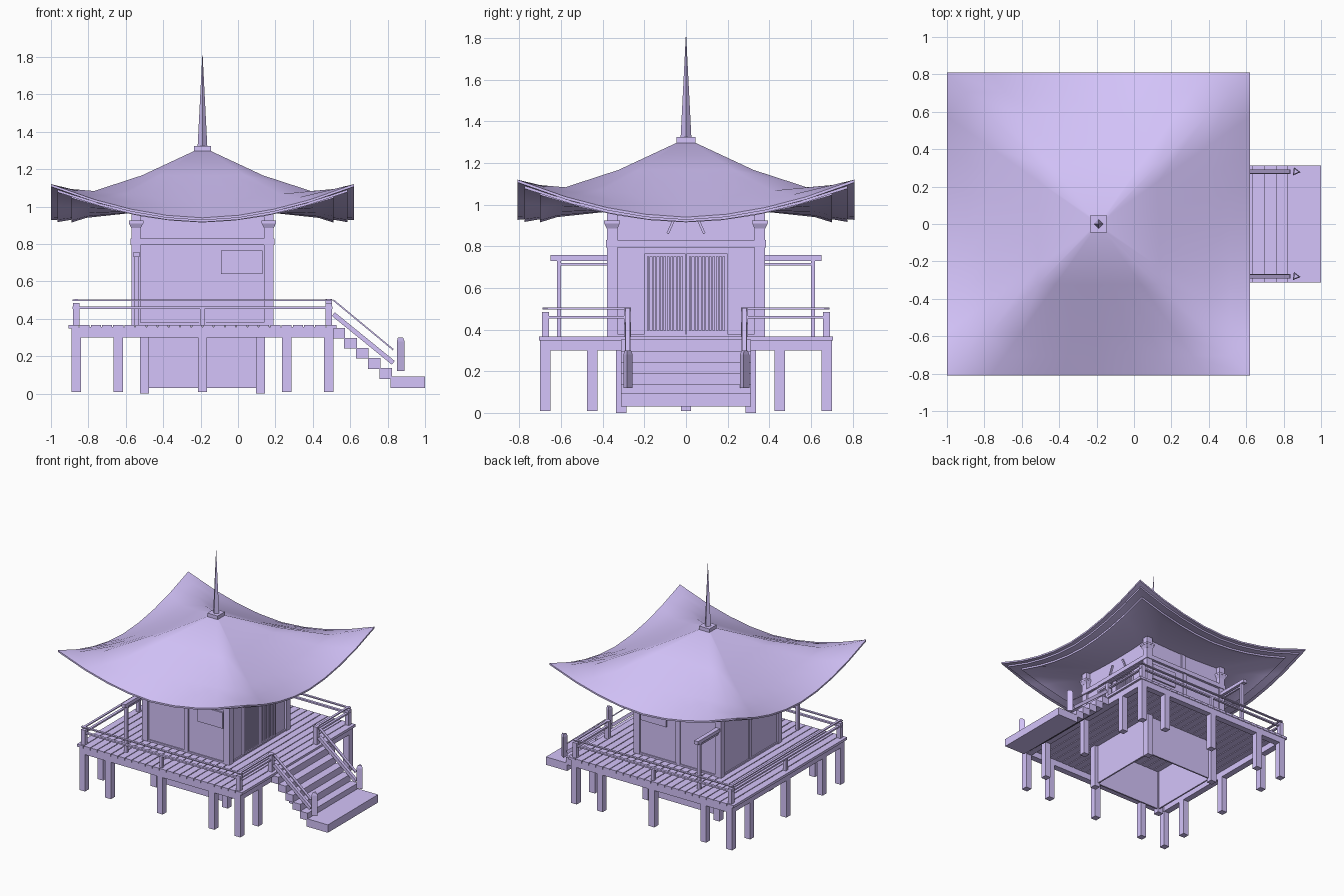
import bpy, bmesh, math
from mathutils import Matrix, Vector

if "Cube" in bpy.data.objects:
    bpy.data.objects.remove(bpy.data.objects["Cube"])

CX = -0.19  # centre of the pavilion in x
violet = bpy.data.materials.new("violet")
violet.diffuse_color = (0.66, 0.55, 0.96, 1)
violet.use_nodes = True
violet.node_tree.nodes["Principled BSDF"].inputs["Base Color"].default_value = violet.diffuse_color


def finish(name, bm, smooth=None):
    bmesh.ops.recalc_face_normals(bm, faces=bm.faces)
    me = bpy.data.meshes.new(name)
    bm.to_mesh(me)
    bm.free()
    me.materials.append(violet)
    ob = bpy.data.objects.new(name, me)
    bpy.context.collection.objects.link(ob)
    if smooth:
        bpy.ops.object.select_all(action='DESELECT')
        ob.select_set(True)
        bpy.context.view_layer.objects.active = ob
        bpy.ops.object.shade_smooth_by_angle(angle=math.radians(smooth))
    return ob


def add_box(bm, x0, x1, y0, y1, z0, z1):
    m = Matrix.Translation(((x0 + x1) / 2, (y0 + y1) / 2, (z0 + z1) / 2))
    bmesh.ops.create_cube(bm, size=1, matrix=m @ Matrix.Diagonal((x1 - x0, y1 - y0, z1 - z0, 1)))


def add_bar(bm, a, b, w, h):
    # straight square bar between two points in an xz plane
    a, b = Vector(a), Vector(b)
    d = b - a
    rot = Matrix.Rotation(-math.atan2(d.z, d.x), 4, 'Y')
    m = Matrix.Translation((a + b) / 2) @ rot @ Matrix.Diagonal((d.length, w, h, 1))
    bmesh.ops.create_cube(bm, size=1, matrix=m)


def add_cone(bm, x, y, z0, z1, r0, r1, n, turn=0.0):
    m = Matrix.Translation((x, y, (z0 + z1) / 2)) @ Matrix.Rotation(turn, 4, 'Z')
    bmesh.ops.create_cone(bm, cap_ends=True, segments=n, radius1=r0, radius2=r1,
                          depth=z1 - z0, matrix=m)


def boxes(name, items):
    bm = bmesh.new()
    for it in items:
        add_box(bm, *it)
    return finish(name, bm)


def post(ox, oy, w, z0, z1):
    # square post, offset from the pavilion centre
    return (CX + ox - w / 2, CX + ox + w / 2, oy - w / 2, oy + w / 2, z0, z1)


def ring(r, w, z0, z1):
    # square frame of four beams with outer half-size r
    return [(CX - r, CX + r, -r, -r + w, z0, z1), (CX - r, CX + r, r - w, r, z0, z1),
            (CX - r, CX - r + w, -r + w, r - w, z0, z1), (CX + r - w, CX + r, -r + w, r - w, z0, z1)]


def block(r, z0, z1):
    return (CX - r, CX + r, -r, r, z0, z1)


# Stilts, hollow core and deck
spots = [-0.675, -0.45, 0, 0.45, 0.675]
boxes("deck_stilts", [post(a, b, 0.05, 0.01, 0.31) for a in spots for b in spots
                      if max(abs(a), abs(b)) > 0.6])
boxes("base_core", ring(0.305, 0.012, 0.03, 0.35))
boxes("core_posts", [post(a, b, 0.05, 0.0, 0.345) for a in (-0.31, 0.31) for b in (-0.31, 0.31)])
boxes("deck_beams", ring(0.70, 0.05, 0.30, 0.357))
n = 24
pw = 1.44 / n
boxes("deck_planks", [(CX - 0.72 + i * pw + 0.003, CX - 0.72 + (i + 1) * pw - 0.003,
                       -0.705, 0.705, 0.348, 0.368) for i in range(n)])

# Hall walls, posts and beams
boxes("hall_walls", [block(0.365, 0.36, 0.80)])
wall_posts = [post(a, b, 0.05, 0.36, 0.80) for a in (-0.355, 0.355) for b in (-0.355, 0.355)]
wall_posts += [post(0, s * 0.355, 0.036, 0.36, 0.80) for s in (-1, 1)]
wall_posts += [post(-0.355, 0, 0.036, 0.36, 0.80)]
boxes("wall_posts", wall_posts)
boxes("wall_sill", ring(0.374, 0.03, 0.362, 0.38))
boxes("wall_band", ring(0.385, 0.05, 0.795, 0.83))
boxes("upper_walls", [block(0.345, 0.80, 1.0)])
boxes("upper_posts", [post(a, b, 0.05, 0.83, 0.98) for a in (-0.355, 0.355) for b in (-0.355, 0.355)]
      + [post(0, s * 0.335, 0.036, 0.83, 0.98) for s in (-1, 1)])
boxes("side_windows", [(-0.09, 0.13, s * 0.371 - 0.006, s * 0.371 + 0.006, 0.64, 0.765)
                       for s in (-1, 1)])

# Bracket blocks under the eaves
bm = bmesh.new()
for a in (-0.355, 0.355):
    for b in (-0.355, 0.355):
        add_cone(bm, CX + a, b, 0.885, 0.91, 0.036, 0.053, 4, math.pi / 4)
        add_box(bm, *post(a, b, 0.078, 0.91, 0.925))
finish("corner_brackets", bm)

# Lattice doors on the stair side
wx = CX + 0.365
door = []
for s in (-1, 1):
    lo, hi = sorted((s * 0.002, s * 0.20))
    door += [(wx, wx + 0.016, lo, lo + 0.014, 0.38, 0.765), (wx, wx + 0.016, hi - 0.014, hi, 0.38, 0.765),
             (wx, wx + 0.0155, lo, hi, 0.38, 0.395), (wx, wx + 0.0155, lo, hi, 0.75, 0.765)]
    door += [(wx, wx + 0.012, lo + 0.02 + i * 0.0165, lo + 0.028 + i * 0.0165, 0.39, 0.755)
             for i in range(10)]
boxes("lattice_doors", door)

# Slanted struts above the door
bm = bmesh.new()
for s in (-1, 1):
    m = Matrix.Translation((CX + 0.345, s * 0.073, 0.895)) @ Matrix.Rotation(s * 0.42, 4, 'X')
    bmesh.ops.create_cube(bm, size=1, matrix=m @ Matrix.Diagonal((0.025, 0.012, 0.075, 1)))
finish("gable_struts", bm)

# Wing frames at the rear corners of the hall
wing = []
for s in (-1, 1):
    def span(y0, y1):
        return tuple(sorted((s * y0, s * y1)))
    wing += [(-0.556, -0.53, *span(0.60, 0.62), 0.36, 0.735),
             (-0.56, -0.526, *span(0.37, 0.65), 0.73, 0.757),
             (-0.55, -0.536, *span(0.37, 0.61), 0.708, 0.72)]
boxes("wing_frames", wing)

# Railing around the deck, open at the stairs
R = 0.675
rail_posts = [post(a, b, 0.034, 0.365, 0.485) for a in (-R, R) for b in (-R, R)]
rail_posts += [post(0, s * R, 0.024, 0.365, 0.455) for s in (-1, 1)] + [post(-R, 0, 0.024, 0.365, 0.455)]
rail_posts += [post(R, s * 0.28, 0.034, 0.365, 0.505) for s in (-1, 1)]
boxes("railing_posts", rail_posts)
rails = []
for z, h, w in ((0.50, 0.008, 0.018), (0.459, 0.012, 0.02)):
    za, zb = z - h / 2, z + h / 2
    for s in (-1, 1):
        y = s * R
        rails.append((CX - 0.695, CX + 0.695, y - w / 2, y + w / 2, za, zb))
        lo, hi = sorted((s * 0.27, s * 0.69))
        rails.append((CX + R - w / 2, CX + R + w / 2, lo, hi, za + 0.001, zb + 0.001))
    rails.append((CX - R - w / 2, CX - R + w / 2, -0.69, 0.69, za + 0.001, zb + 0.001))
boxes("railing_bars", rails)

# Stairs and landing slab
steps = [(0.505 + i * 0.063, 0.572 + i * 0.063, -0.312, 0.312, 0.295 - i * 0.054, 0.352 - i * 0.054)
         for i in range(5)]
boxes("stair_steps", steps)
boxes("landing_slab", [(0.815, 1.0, -0.312, 0.312, 0.03, 0.092)])
bm = bmesh.new()
for s in (-1, 1):
    y = s * 0.28
    add_bar(bm, (0.51, y, 0.50), (0.83, y, 0.235), 0.022, 0.008)
    add_bar(bm, (0.51, y, 0.425), (0.83, y, 0.165), 0.025, 0.025)
finish("stair_rails", bm)
bm = bmesh.new()
for s in (-1, 1):
    add_cone(bm, 0.865, s * 0.28, 0.12, 0.28, 0.026, 0.026, 3, 0.4)
    add_cone(bm, 0.865, s * 0.28, 0.28, 0.30, 0.026, 0.017, 3, 0.4)
finish("stair_end_posts", bm)

# Curved hip roof: rings of (half-size, height at mid side, corner lift)
rings = [(0.81 * r, 1.318 - 0.378 * r, lift) for r, lift in
         ((0.055, 0), (0.4, 0.0), (0.716, 0.036), (0.87, 0.105), (1.0, 0.18))]
rings += [(0.81, 0.927, 0.18), (0.775, 0.93, 0.16), (0.775, 0.917, 0.16), (0.70, 0.93, 0.13),
          (0.70, 0.915, 0.13), (0.62, 0.94, 0.10), (0.34, 0.97, 0.01)]
side = (-1, -0.71, -0.47, -0.24, 0, 0.24, 0.47, 0.71)
bm = bmesh.new()
loops = []
for half, z, lift in rings:
    loop = []
    for k in range(4):
        rot = Matrix.Rotation(k * math.pi / 2, 3, 'Z')
        for t in side:
            p = rot @ Vector((half * t, -half, z + lift * abs(t) ** 1.8))
            loop.append(bm.verts.new((p.x + CX, p.y, p.z)))
    loops.append(loop)
for a, b in zip(loops, loops[1:]):
    for i in range(len(a)):
        j = (i + 1) % len(a)
        bm.faces.new((a[i], a[j], b[j], b[i]))
bm.faces.new(loops[0])
bm.faces.new(loops[-1])
finish("hip_roof", bm, 45)

# Roof cap and spire
boxes("roof_cap", [block(0.045, 1.295, 1.325)])
bm = bmesh.new()
add_cone(bm, CX, 0, 1.32, 1.81, 0.026, 0.001, 4)
finish("spire", bm)
